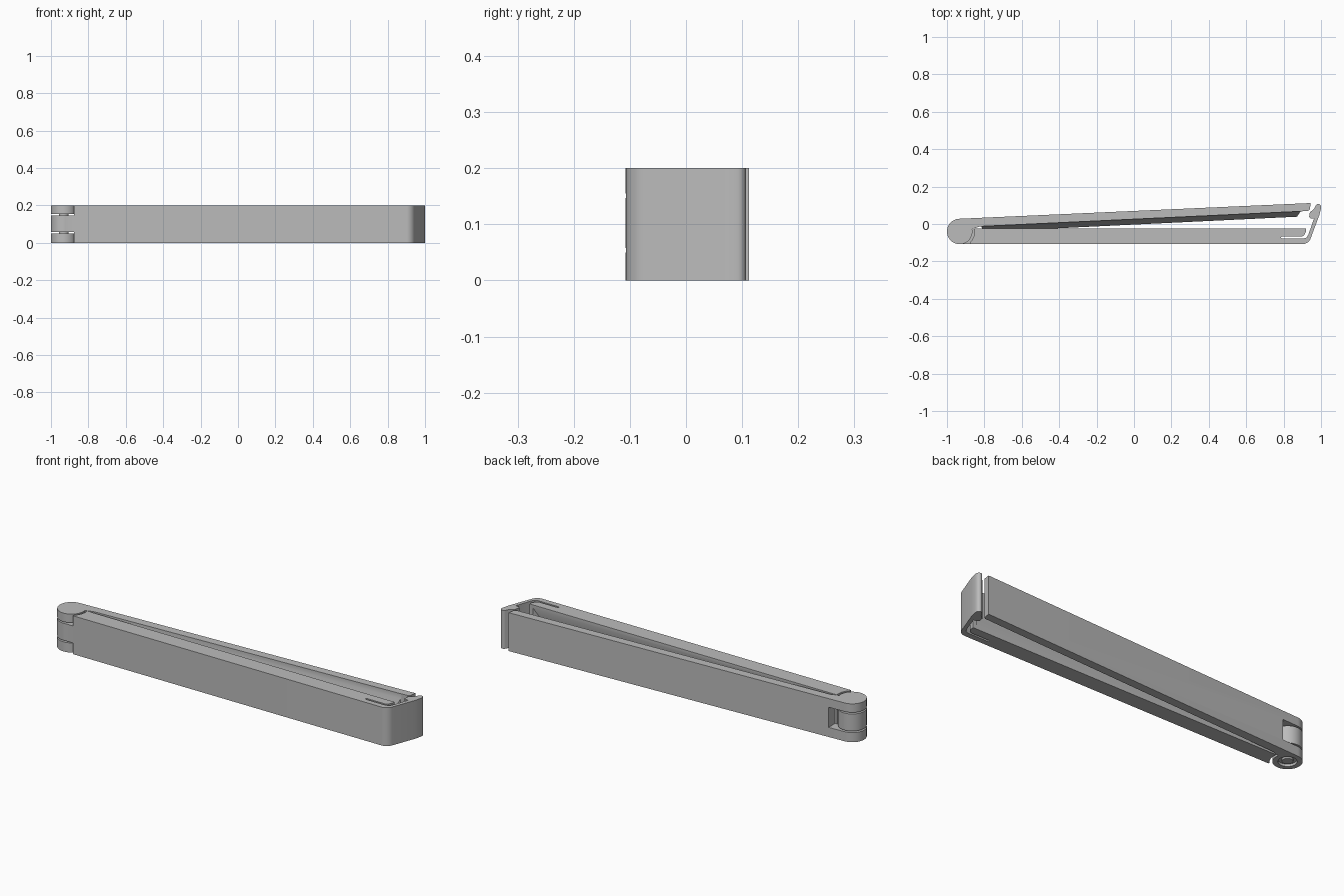
import bpy, bmesh
from math import sin, cos, radians

if "Cube" in bpy.data.objects:
    bpy.data.objects.remove(bpy.data.objects["Cube"], do_unlink=True)

H = 0.2                      # height of the clip
HX, HY, R = -0.932, -0.04, 0.068   # hinge axis and radius
INNER, SLOPE = 0.0258, 0.0471      # inner face line of the tilted arm

grey = bpy.data.materials.new("grey plastic")
grey.use_nodes = True
grey.diffuse_color = (0.5, 0.5, 0.5, 1)
grey.node_tree.nodes["Principled BSDF"].inputs["Base Color"].default_value = (0.5, 0.5, 0.5, 1)


def loft(name, loop_a, loop_b):
    """Closed solid between two matching loops of 3D points."""
    bm = bmesh.new()
    a = [bm.verts.new(p) for p in loop_a]
    b = [bm.verts.new(p) for p in loop_b]
    bm.faces.new(a)
    bm.faces.new(b)
    for i in range(len(a)):
        j = (i + 1) % len(a)
        bm.faces.new((a[i], a[j], b[j], b[i]))
    bmesh.ops.recalc_face_normals(bm, faces=bm.faces)
    mesh = bpy.data.meshes.new(name)
    bm.to_mesh(mesh)
    bm.free()
    mesh.materials.append(grey)
    ob = bpy.data.objects.new(name, mesh)
    bpy.context.collection.objects.link(ob)
    return ob


def prism(name, outline, z0=0, z1=H):
    return loft(name, [(x, y, z0) for x, y in outline], [(x, y, z1) for x, y in outline])


def arc(cx, cy, r, start, end, n=24):
    angles = [radians(start + (end - start) * i / n) for i in range(n + 1)]
    return [(cx + r * cos(t), cy + r * sin(t)) for t in angles]


def circle(r):
    return arc(HX, HY, r, 0, 352.5, 47)


def boolean(ob, other, operation):
    mod = ob.modifiers.new(operation, "BOOLEAN")
    mod.operation, mod.solver, mod.object = operation, "EXACT", other
    bpy.context.view_layer.objects.active = ob
    bpy.ops.object.modifier_apply(modifier=mod.name)
    bpy.data.objects.remove(other, do_unlink=True)


def wedge(name, x0, x1, base, slope, depth, half, lift=0.0):
    """Trapezoid bar along x that projects towards -y from a sloping base line."""
    section = [(-lift, half), (depth, 0.02), (depth, -0.02), (-lift, -half)]
    ends = []
    for x, taper in ((x0, 0.6), (x1, -0.8)):
        ends.append([(x + taper * max(d, 0), base + slope * x - d, H / 2 + z) for d, z in section])
    return loft(name, *ends)


# Tilted arm with the two outer hinge knuckles
upper = prism("upper_arm", arc(HX, HY, R, 92, 372, 40) + [
    (-0.85, -0.022), (-0.825, -0.013), (0.897, 0.068), (0.93, 0.07),
    (0.94, 0.078), (0.945, 0.112)])
notch = [(-1.1, -0.2), (-0.845, -0.2), (-0.845, 0.1), (-1.1, 0.1)]
boolean(upper, prism("notch_cutter", notch, 0.05, 0.155), "DIFFERENCE")

# Sealing ridge along the inside of the tilted arm
boolean(upper, wedge("ridge", -0.82, 0.895, INNER, SLOPE, 0.029, 0.085, 0.006), "UNION")

# Recessed ring around the pin on the underside
boolean(upper, prism("ring_cutter", circle(0.043), -0.01, 0.012), "DIFFERENCE")

# Straight arm and its springy latch in one outline
lower = prism("lower_arm_and_latch",
    [(-0.877, -0.107)] + arc(0.902, -0.062, 0.045, -90, -18, 10) + [
    (0.99, 0.045), (0.999, 0.08)] + arc(0.985, 0.092, 0.015, 0, 150, 8) + [
    (0.962, 0.08), (0.94, 0.062), (0.936, 0.037), (0.944, 0.03), (0.962, 0.028),
    (0.932, -0.058), (0.923, -0.072), (0.905, -0.078), (0.79, -0.078),
    (0.785, -0.073), (0.79, -0.068), (0.896, -0.068), (0.909, -0.062),
    (0.92, -0.04), (0.92, -0.025)] + arc(HX, HY, 0.08, 11, -45, 12))

# Groove that receives the ridge
boolean(lower, wedge("groove_cutter", -0.83, 0.9, -0.025, 0, 0.031, 0.085, 0.001), "DIFFERENCE")

# Middle knuckle with its bridge to the straight arm
knuckle = prism("middle_knuckle", circle(R), 0.058, 0.147)
bridge = [(HX, -0.107), (-0.86, -0.107), (-0.835, -0.05), (-0.85, -0.03), (HX, -0.03)]
boolean(knuckle, prism("bridge", bridge, 0.058, 0.147), "UNION")

# Hinge pin
pin = prism("hinge_pin", circle(0.026), 0.002, 0.19)

for ob in (upper, lower, knuckle, pin):
    bpy.ops.object.select_all(action="DESELECT")
    ob.select_set(True)
    bpy.context.view_layer.objects.active = ob
    bpy.ops.object.shade_smooth_by_angle(angle=radians(30))
